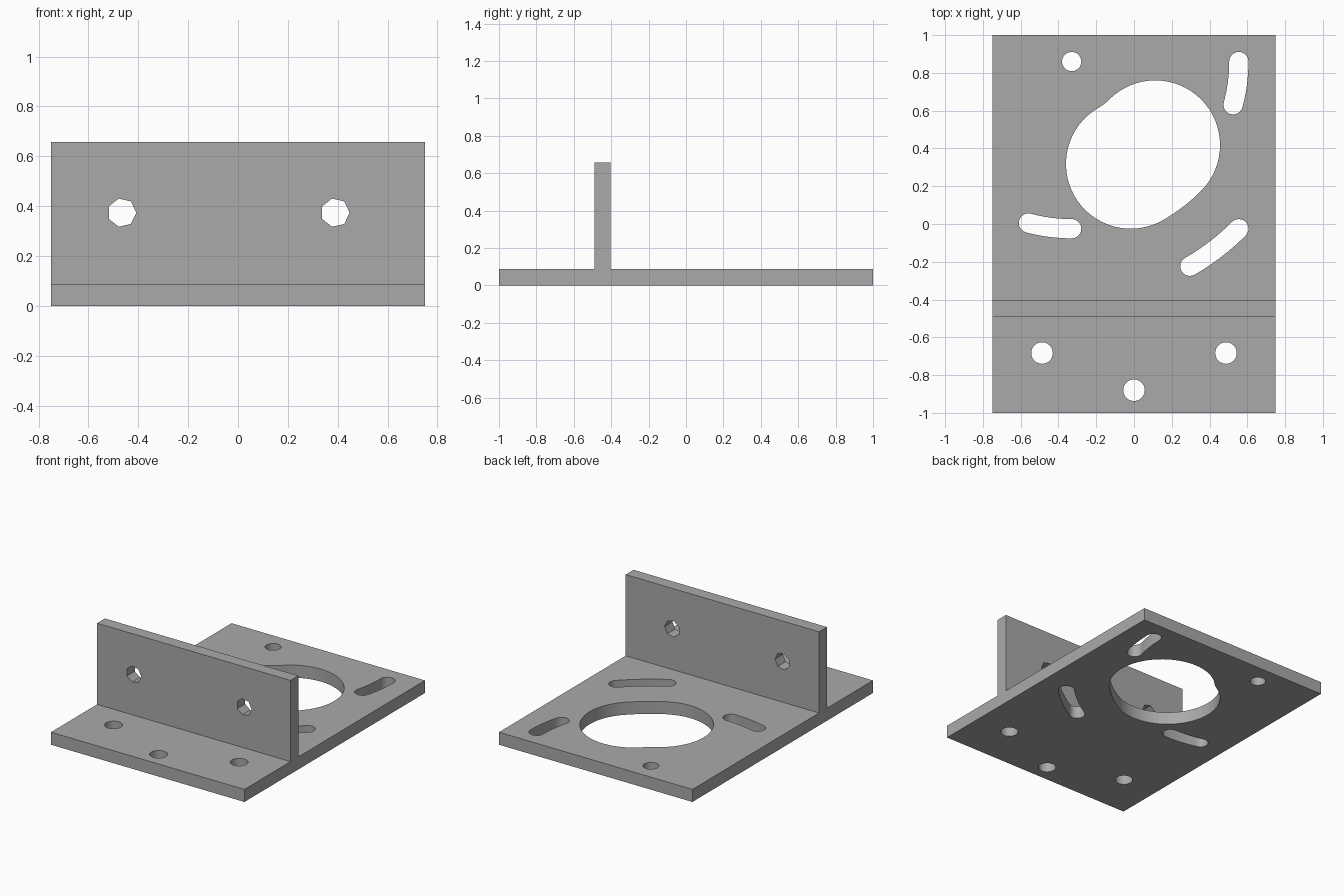
import bpy, bmesh
from math import cos, sin, pi, radians, hypot, atan2
from mathutils import Vector

default = bpy.data.objects.get("Cube")
if default:
    bpy.data.objects.remove(default, do_unlink=True)

grey = bpy.data.materials.new("plain grey")
grey.use_nodes = True
colour = (0.4, 0.4, 0.4, 1)
grey.diffuse_color = colour
grey.node_tree.nodes["Principled BSDF"].inputs["Base Color"].default_value = colour

THICK = 0.088
WALL_FRONT, WALL_BACK, WALL_TOP = -0.49, -0.403, 0.657
PIVOT = Vector((-0.33, 0.86))
PITCH = 0.885          # spacing of the four-bolt square
SWING = radians(15)    # travel of the slots about the pivot


def make_object(name, bm):
    bmesh.ops.recalc_face_normals(bm, faces=bm.faces)
    mesh = bpy.data.meshes.new(name)
    bm.to_mesh(mesh)
    bm.free()
    mesh.materials.append(grey)
    obj = bpy.data.objects.new(name, mesh)
    bpy.context.collection.objects.link(obj)
    return obj


def prism(name, outline, direction):
    """Extrude a closed outline of 3D points along a direction."""
    bm = bmesh.new()
    face = bm.faces.new([bm.verts.new(p) for p in outline])
    ext = bmesh.ops.extrude_face_region(bm, geom=[face])
    moved = [v for v in ext["geom"] if isinstance(v, bmesh.types.BMVert)]
    bmesh.ops.translate(bm, verts=moved, vec=direction)
    return make_object(name, bm)


def circle(x, y, radius, sides):
    return [(x + radius * cos(2 * pi * i / sides),
             y + radius * sin(2 * pi * i / sides)) for i in range(sides)]


def swept_slot(offset, radius, steps):
    """Outline of a circle swung clockwise around the pivot."""
    dist, start = hypot(*offset), atan2(offset[1], offset[0])
    end = start - SWING

    def cap(angle, first):
        c = PIVOT + dist * Vector((cos(angle), sin(angle)))
        return [c + radius * Vector((cos(first + pi * i / steps), sin(first + pi * i / steps)))
                for i in range(steps + 1)]

    def side(r, a, b):
        return [PIVOT + r * Vector((cos(a + (b - a) * i / 8), sin(a + (b - a) * i / 8)))
                for i in range(1, 8)]

    return (cap(start, start) + side(dist - radius, start, end)
            + cap(end, end + pi) + side(dist + radius, end, start))


def cut(target, cutter):
    mod = target.modifiers.new(cutter.name, 'BOOLEAN')
    mod.operation = 'DIFFERENCE'
    mod.solver = 'EXACT'
    mod.object = cutter
    cutter.hide_render = True
    cutter.hide_set(True)


# L-shaped plates joined as one inverted T section
section = [(-1, 0), (1, 0), (1, THICK), (WALL_BACK, THICK), (WALL_BACK, WALL_TOP),
           (WALL_FRONT, WALL_TOP), (WALL_FRONT, THICK), (-1, THICK)]
bracket = prism("mounting_bracket", [(-0.75, y, z) for y, z in section], (1.5, 0, 0))

# Vertical holes: pivot, base bolts, swept bolt slots and swept motor opening
outlines = {
    "pivot_hole": circle(*PIVOT, 0.051, 32),
    "left_base_hole": circle(0.487, -0.683, 0.057, 32),
    "right_base_hole": circle(-0.487, -0.683, 0.057, 32),
    "front_base_hole": circle(0, -0.88, 0.057, 32),
    "left_slot": swept_slot((PITCH, 0), 0.051, 12),
    "corner_slot": swept_slot((PITCH, -PITCH), 0.051, 12),
    "right_slot": swept_slot((0, -PITCH), 0.051, 12),
    "motor_opening": swept_slot((PITCH / 2, -PITCH / 2), 0.343, 32),
}
for name, outline in outlines.items():
    cut(bracket, prism(name + "_cutter", [(x, y, -0.1) for x, y in outline], (0, 0, 0.3)))

# Seven-sided holes through the upright plate
for name, x in (("right", -0.466), ("left", 0.39)):
    ring = circle(x, 0.374, 0.058, 7)
    cut(bracket, prism(name + "_wall_hole_cutter", [(px, -0.6, z) for px, z in ring], (0, 0.3, 0)))

# Apply the cuts and remove the helpers
bpy.context.view_layer.update()
depsgraph = bpy.context.evaluated_depsgraph_get()
finished = bpy.data.meshes.new_from_object(bracket.evaluated_get(depsgraph))
cutters = [m.object for m in bracket.modifiers]
bracket.modifiers.clear()
bracket.data = finished
for cutter in cutters:
    bpy.data.objects.remove(cutter, do_unlink=True)

# Smooth hole walls, crisp plate edges
bpy.ops.object.select_all(action='DESELECT')
bpy.context.view_layer.objects.active = bracket
bracket.select_set(True)
bpy.ops.object.shade_smooth_by_angle(angle=radians(30))
